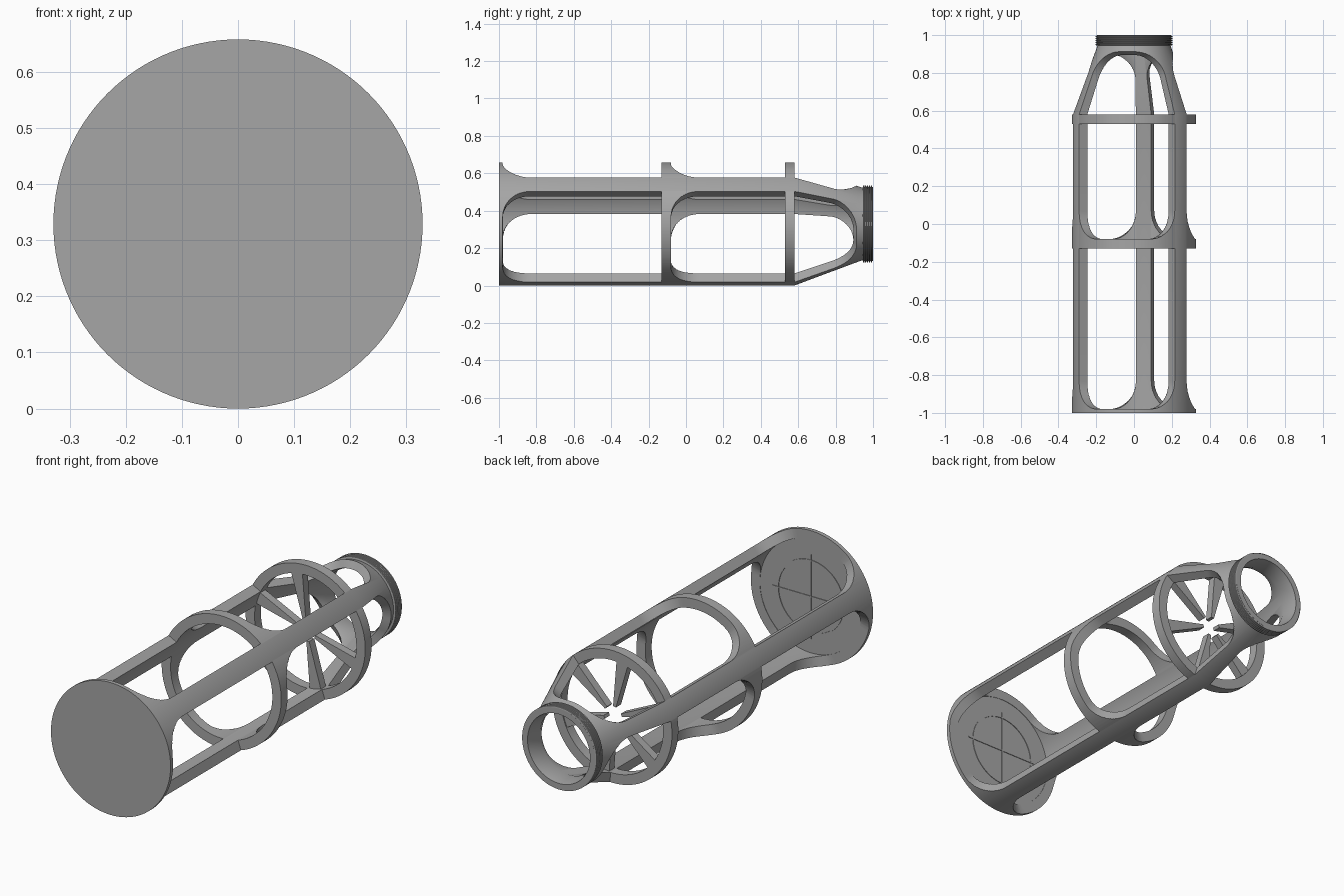
import bpy, bmesh, math
from mathutils import Matrix, Vector

cube = bpy.data.objects.get("Cube")
if cube:
    bpy.data.objects.remove(cube, do_unlink=True)

R = 0.329            # outer radius, also the height of the long axis
AXIS = Vector((0, 0, R))
RIB = math.radians(40.5)      # direction of the first rib
HALF_WINDOW = math.radians(51.5)

grey = bpy.data.materials.new("plain grey")
grey.use_nodes = True
COLOUR = (0.38, 0.38, 0.38, 1)
grey.diffuse_color = COLOUR
grey.node_tree.nodes["Principled BSDF"].inputs["Base Color"].default_value = COLOUR


def polar(r, a, y):
    return Vector((r * math.cos(a), y, R + r * math.sin(a)))


def finish(bm, name):
    bmesh.ops.recalc_face_normals(bm, faces=bm.faces)
    mesh = bpy.data.meshes.new(name)
    bm.to_mesh(mesh)
    bm.free()
    ob = bpy.data.objects.new(name, mesh)
    bpy.context.collection.objects.link(ob)
    mesh.materials.append(grey)
    return ob


def smooth(ob):
    bpy.ops.object.select_all(action='DESELECT')
    ob.select_set(True)
    bpy.context.view_layer.objects.active = ob
    bpy.ops.object.shade_smooth_by_angle(angle=math.radians(30))


def lathe(name, profile, closed=False, steps=120):
    """Turn a (radius, y) profile around the long axis."""
    bm = bmesh.new()
    vs = [bm.verts.new((r, y, R)) for r, y in profile]
    edges = [bm.edges.new(p) for p in zip(vs, vs[1:])]
    if closed:
        edges.append(bm.edges.new((vs[-1], vs[0])))
    bmesh.ops.spin(bm, geom=vs + edges, cent=AXIS, axis=(0, 1, 0),
                   angle=2 * math.pi, steps=steps)
    bmesh.ops.remove_doubles(bm, verts=bm.verts, dist=1e-5)
    return finish(bm, name)


def box(name, size, centre):
    bm = bmesh.new()
    bmesh.ops.create_cube(bm, size=1)
    bmesh.ops.scale(bm, vec=size, verts=bm.verts)
    bmesh.ops.translate(bm, vec=centre, verts=bm.verts)
    return finish(bm, name)


def add_window(bm, mid, y0, y1, radius, round_front, corner=0.15, tilt=0.0):
    """Wedge with two rounded corners at one end, cut along the radius."""
    n = 48
    r_in, r_out = 0.11, 0.45
    cols = []
    for i in range(n + 1):
        t = -math.cos(math.pi * i / n)          # denser at the corners
        s = (1 - abs(t)) * HALF_WINDOW * radius
        k = max(corner - s, 0)
        inset = corner - math.sqrt(max(corner ** 2 - k ** 2, 0))
        a = mid + t * HALF_WINDOW
        lo, hi = (y0 + inset, y1) if round_front else (y0, y1 - inset)
        cols.append([bm.verts.new(p) for p in (
            polar(r_in, a, lo), polar(r_out, a, lo),
            polar(r_out, a, hi + tilt * (r_out - radius)),
            polar(r_in, a, hi + tilt * (r_in - radius)))])
    for c, d in zip(cols, cols[1:]):
        for j in range(4):
            k = (j + 1) % 4
            bm.faces.new((c[j], c[k], d[k], d[j]))
    bm.faces.new(cols[0])
    bm.faces.new(cols[-1])


# Hollow body: end plate, tube, tapered nose and threaded mouth
thread = []
for i in range(5):
    y = 0.947 + i * 0.0105
    thread += [(0.205, y), (0.205, y + 0.006), (0.197, y + 0.007), (0.197, y + 0.0095)]
body = lathe("cage_body",
             [(0, -1), (R, -1), (R, 0.58), (0.2, 0.925), (0.194, 0.945)] + thread +
             [(0.2, 1), (0.172, 1), (0.16, 0.92), (0.28, 0.58), (0.28, -0.982), (0, -0.982)])

# Three rows of three windows, leaving ribs and rings
bm = bmesh.new()
for i in range(3):
    mid = RIB + math.pi / 3 + i * 2 * math.pi / 3
    add_window(bm, mid, -0.98, -0.13, R, True)
    add_window(bm, mid, -0.08, 0.53, R, True)
    add_window(bm, mid, 0.58, 0.915, 0.21, False, tilt=0.5)
cutter = finish(bm, "window_cutter")
cutter.hide_render = True
mod = body.modifiers.new("windows", 'BOOLEAN')
mod.operation = 'DIFFERENCE'
mod.solver = 'EXACT'
mod.object = cutter
bpy.context.view_layer.objects.active = body
bpy.ops.object.modifier_apply(modifier=mod.name)
bpy.data.objects.remove(cutter, do_unlink=True)
smooth(body)

# Six tapered spokes inside the rear ring
for i in range(6):
    bm = bmesh.new()
    outline = [(0.05, -0.008), (0.288, -0.032), (0.288, 0.032), (0.05, 0.008)]
    face = bm.faces.new([bm.verts.new((x, 0.535, z)) for x, z in outline])
    ext = bmesh.ops.extrude_face_region(bm, geom=[face])
    top = [v for v in ext["geom"] if isinstance(v, bmesh.types.BMVert)]
    bmesh.ops.translate(bm, vec=(0, 0.04, 0), verts=top)
    turn = Matrix.Rotation(-(RIB + i * math.pi / 3), 4, 'Y')
    bmesh.ops.transform(bm, matrix=Matrix.Translation(AXIS) @ turn, verts=bm.verts)
    finish(bm, "spoke_%d" % (i + 1))

# Thin circle and cross on the inside of the end plate
circle = lathe("plate_circle",
               [(0.177, -0.985), (0.183, -0.985), (0.183, -0.979), (0.177, -0.979)],
               closed=True, steps=64)
smooth(circle)
box("plate_cross_bar", (0.42, 0.006, 0.006), (0, -0.982, R))
box("plate_cross_upright", (0.006, 0.006, 0.42), (0, -0.982, R))
